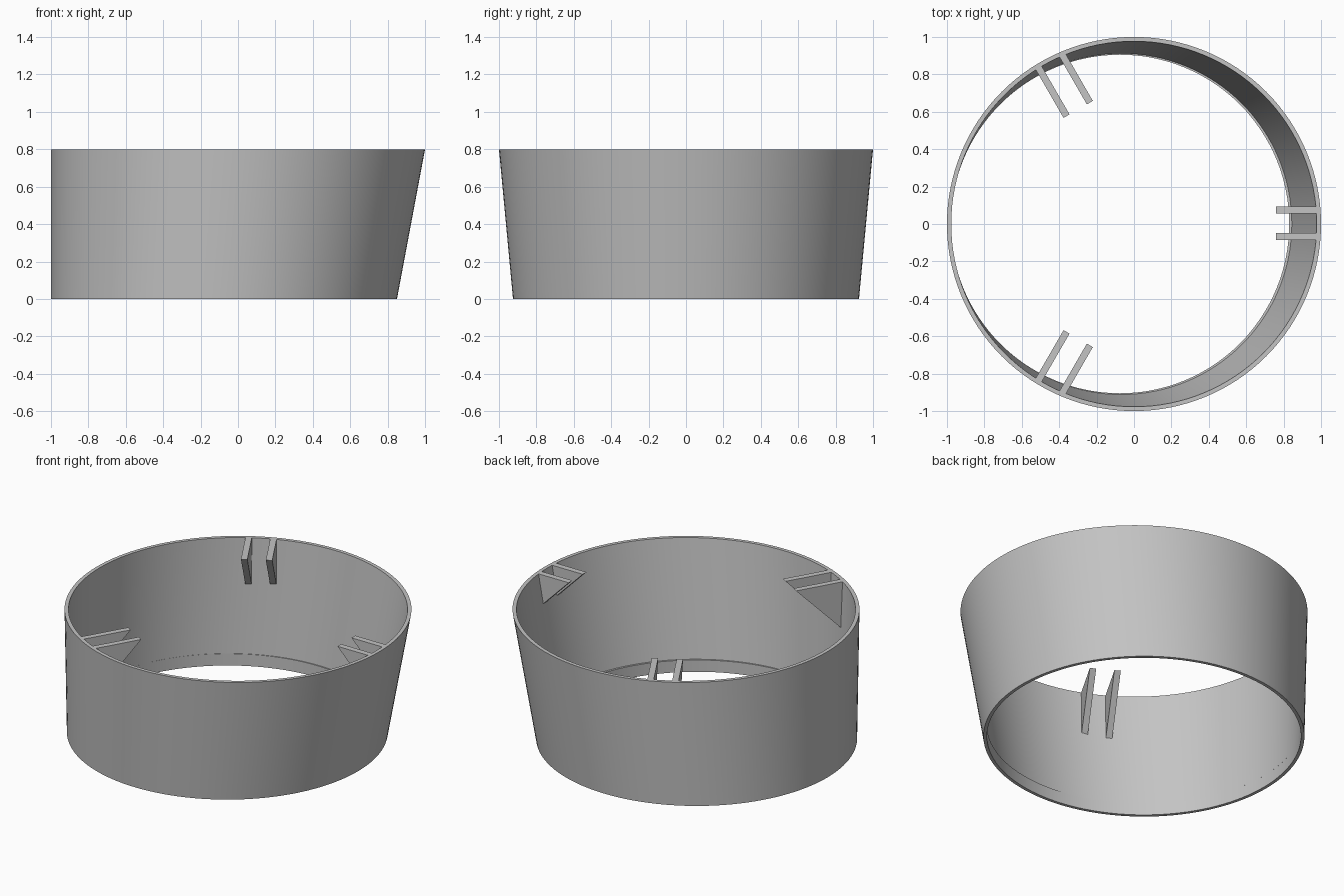
import bpy, bmesh
from math import cos, sin, pi, radians
from mathutils import Matrix

cube = bpy.data.objects.get("Cube")
if cube:
    bpy.data.objects.remove(cube, do_unlink=True)

grey = bpy.data.materials.new("plain grey")
grey.use_nodes = True
colour = (0.55, 0.55, 0.55, 1)
grey.diffuse_color = colour
grey.node_tree.nodes["Principled BSDF"].inputs["Base Color"].default_value = colour

HEIGHT, SHIFT, SIDES = 0.8, -0.075, 128


def finish(name, bm):
    bmesh.ops.recalc_face_normals(bm, faces=bm.faces)
    mesh = bpy.data.meshes.new(name)
    bm.to_mesh(mesh)
    bm.free()
    mesh.materials.append(grey)
    obj = bpy.data.objects.new(name, mesh)
    bpy.context.collection.objects.link(obj)
    return obj


# Leaning tapered wall: loop of rings (radius, centre x, z), closed on itself
def lean(z):
    return SHIFT * (1 - z / HEIGHT)


lip = 0.075
inner_low, inner_high = 0.905, 0.977
inner_lip = inner_low + (inner_high - inner_low) * lip / HEIGHT
rings = [
    (0.925, SHIFT, 0), (1.0, 0, HEIGHT),
    (inner_high, 0, HEIGHT), (inner_lip, lean(lip), lip),
    (inner_low, SHIFT, lip), (inner_low, SHIFT, 0),
]
bm = bmesh.new()
loops = [[bm.verts.new((cx + r * cos(2 * pi * i / SIDES), r * sin(2 * pi * i / SIDES), z))
          for i in range(SIDES)] for r, cx, z in rings]
for a, b in zip(loops, loops[1:] + loops[:1]):
    for i in range(SIDES):
        j = (i + 1) % SIDES
        bm.faces.new((a[i], a[j], b[j], b[i]))
wall = finish("leaning_ring_wall", bm)
bpy.context.view_layer.objects.active = wall
wall.select_set(True)
bpy.ops.object.shade_smooth_by_angle(angle=radians(30))
wall.select_set(False)


# Triangular bracket plate, flush with the rim
def bracket(name, angle, offset, profile, thick=0.037):
    bm = bmesh.new()
    face = bm.faces.new([bm.verts.new((r, offset - thick / 2, z)) for r, z in profile])
    new = bmesh.ops.extrude_face_region(bm, geom=[face])["geom"]
    bmesh.ops.translate(bm, vec=(0, thick, 0),
                        verts=[v for v in new if isinstance(v, bmesh.types.BMVert)])
    bm.transform(Matrix.Rotation(radians(angle), 4, "Z"))
    finish(name, bm)


short = [(0.76, HEIGHT), (0.985, HEIGHT), (0.953, 0.605)]
long = [(0.68, HEIGHT), (0.98, HEIGHT), (0.965, 0.51)]
for name, angle, offsets, profile in (
        ("left_bracket", 0, (0.074, -0.067), short),
        ("back_bracket", 120, (0.024, -0.12), long),
        ("front_bracket", 240, (-0.024, 0.12), long)):
    for n, offset in enumerate(offsets, 1):
        bracket(f"{name}_{n}", angle, offset, profile)
